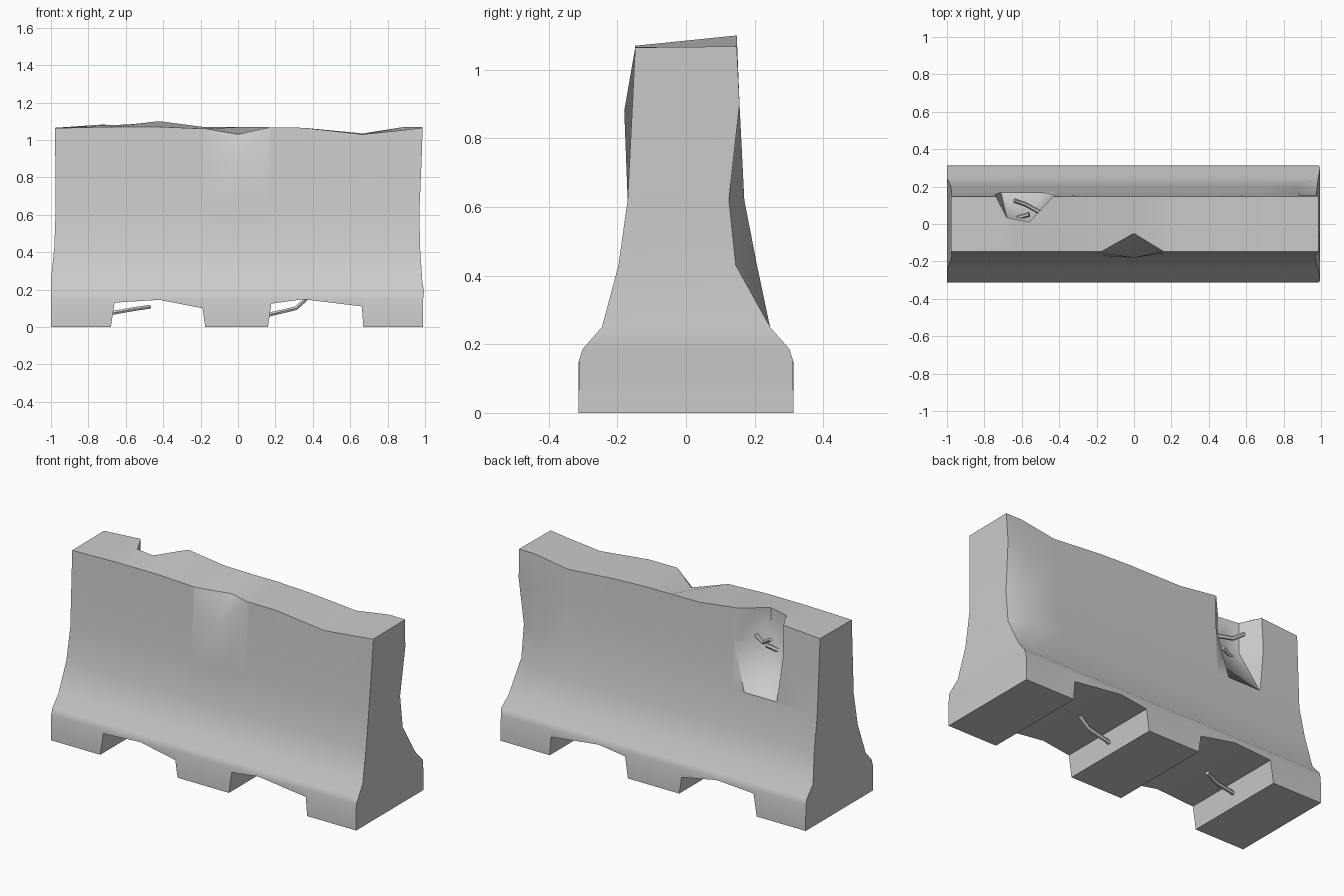
import bpy, bmesh, math

if "Cube" in bpy.data.objects:
    bpy.data.objects.remove(bpy.data.objects["Cube"])


def activate(ob):
    bpy.ops.object.select_all(action='DESELECT')
    ob.select_set(True)
    bpy.context.view_layer.objects.active = ob


def new_object(name, bm):
    bmesh.ops.recalc_face_normals(bm, faces=bm.faces)
    me = bpy.data.meshes.new(name)
    bm.to_mesh(me)
    bm.free()
    ob = bpy.data.objects.new(name, me)
    bpy.context.collection.objects.link(ob)
    return ob


# Barrier half profile: (half width, height, inset of left end, inset of right end)
PROFILE = [(0.313, 0.0, 0.0, 0.01), (0.312, 0.152, 0.0, 0.01), (0.302, 0.185, 0.0, 0.005),
           (0.245, 0.25, 0.0, 0.015), (0.197, 0.43, 0.018, 0.027), (0.17, 0.62, 0.025, 0.03),
           (0.156, 0.90, 0.023, 0.018), (0.148, 1.06, 0.022, 0.013)]
# Stations along the length: (x, underside z, front top z, back top z)
STATIONS = [(-1, 0, 1.063, 1.065), (-0.68, 0, 1.07, 1.085), (-0.66, 0.13, 1.07, 1.086),
            (-0.42, 0.145, 1.07, 1.10), (-0.19, 0.10, 1.06, 1.07), (-0.175, 0, 1.06, 1.07),
            (0, 0, 1.03, 1.068), (0.16, 0, 1.065, 1.068), (0.178, 0.125, 1.066, 1.067),
            (0.35, 0.148, 1.065, 1.06), (0.662, 0.11, 1.03, 1.035), (0.67, 0, 1.03, 1.035),
            (0.88, 0, 1.052, 1.068), (1, 0, 1.065, 1.068)]

bm = bmesh.new()
rings = []
last = len(PROFILE) - 1
for x, under, front_top, back_top in STATIONS:
    sides = []
    for s, top in ((-1, front_top), (1, back_top)):
        col = []
        for i, (w, z, left, right) in enumerate(PROFILE):
            px = x + left if x == -1 else x - right if x == 1 else x
            y = s * w
            if s > 0 and i == 4:
                y += 0.01
            z = under if i == 0 else top if i == last else z
            # broken front top edge
            if x == 0 and s < 0 and i >= last - 1:
                y, z = (-0.05, z) if i == last else (-0.18, 0.88)
            # chipped rear corner of the right end
            if x == 1 and s > 0 and i in (4, 5):
                y = (0.145, 0.125)[i - 4]
            col.append(bm.verts.new((px, y, z)))
        sides.append(col)
    rings.append(sides[0] + sides[1][::-1])
n = len(rings[0])
for a, b in zip(rings, rings[1:]):
    for i in range(n):
        j = (i + 1) % n
        bm.faces.new((a[i], a[j], b[j], b[i]))
for r in (rings[0], rings[-1]):
    for i in range(last):
        bm.faces.new((r[i], r[i + 1], r[n - 2 - i], r[n - 1 - i]))
barrier = new_object("concrete_barrier", bm)

# Broken-out chunk at the back, cut with a tapering wedge
bm = bmesh.new()
wedge = [(-0.745, 0.16), (-0.42, 0.16), (-0.56, 0.01), (-0.68, 0.035)]
pts = [(x, y, z) for x, y in wedge for z in (0.9, 1.2)]
pts += [(-0.75, 0.3, 1.2), (-0.42, 0.3, 1.2), (-0.72, 0.3, 0.6), (-0.46, 0.3, 0.6),
        (-0.71, 0.165, 0.63), (-0.5, 0.165, 0.63)]
for p in pts:
    bm.verts.new(p)
hull = bmesh.ops.convex_hull(bm, input=bm.verts)
loose = [v for v in bm.verts if not v.link_faces]
bmesh.ops.delete(bm, geom=loose, context='VERTS')
cutter = new_object("chunk_cutter", bm)
cutter.hide_render = True
mod = barrier.modifiers.new("chunk", 'BOOLEAN')
mod.operation = 'DIFFERENCE'
mod.solver = 'EXACT'
mod.object = cutter
activate(barrier)
bpy.ops.object.modifier_apply(modifier=mod.name)
bpy.data.objects.remove(cutter)
bpy.ops.object.shade_smooth_by_angle(angle=math.radians(50))


# Exposed bent reinforcing bars
def rebar(name, points, radius=0.012):
    cu = bpy.data.curves.new(name, 'CURVE')
    cu.dimensions = '3D'
    cu.bevel_depth = radius
    cu.bevel_resolution = 1
    cu.use_fill_caps = True
    sp = cu.splines.new('POLY')
    sp.points.add(len(points) - 1)
    for p, co in zip(sp.points, points):
        p.co = (*co, 1)
    ob = bpy.data.objects.new(name, cu)
    bpy.context.collection.objects.link(ob)
    activate(ob)
    bpy.ops.object.convert(target='MESH')
    bpy.ops.object.shade_smooth_by_angle(angle=math.radians(50))


rebar("rebar_left_notch", [(-0.70, 0.0, 0.07), (-0.56, 0.0, 0.095), (-0.47, 0.03, 0.108)])
rebar("rebar_right_notch", [(0.14, 0.0, 0.06), (0.31, 0.0, 0.10), (0.37, 0.0, 0.155)])
rebar("rebar_chunk_upper", [(-0.48, 0.05, 0.93), (-0.58, 0.105, 0.92), (-0.64, 0.125, 0.96)])
rebar("rebar_chunk_lower", [(-0.69, 0.02, 0.86), (-0.62, 0.035, 0.86), (-0.56, 0.052, 0.88)])
